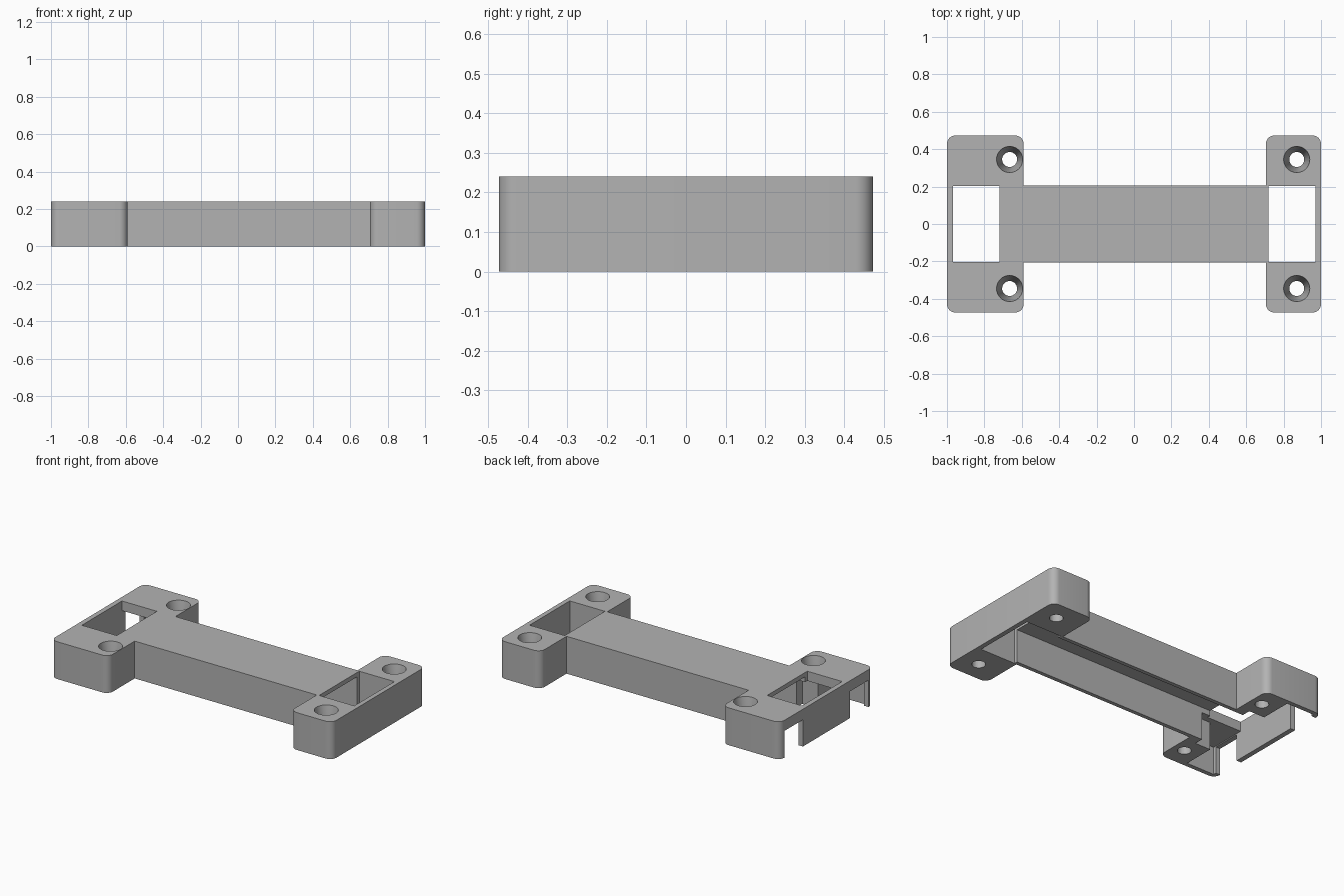
import bpy, bmesh, math
from mathutils import Vector

old = bpy.data.objects.get("Cube")
if old:
    bpy.data.objects.remove(old, do_unlink=True)

HEIGHT = 0.24

grey = bpy.data.materials.new("plain grey")
grey.use_nodes = True
colour = (0.45, 0.45, 0.45, 1)
grey.diffuse_color = colour
grey.node_tree.nodes["Principled BSDF"].inputs["Base Color"].default_value = colour


def add_object(name, bm):
    bmesh.ops.recalc_face_normals(bm, faces=bm.faces)
    mesh = bpy.data.meshes.new(name)
    bm.to_mesh(mesh)
    bm.free()
    mesh.materials.append(grey)
    obj = bpy.data.objects.new(name, mesh)
    bpy.context.collection.objects.link(obj)
    return obj


def rounded(points, steps=8):
    """Replace every (x, y, radius) right-angle corner with an arc."""
    result = []
    for i, (x, y, r) in enumerate(points):
        p = Vector((x, y))
        if r == 0:
            result.append(p)
            continue
        before = (Vector(points[i - 1][:2]) - p).normalized()
        after = (Vector(points[(i + 1) % len(points)][:2]) - p).normalized()
        centre = p + (before + after) * r
        for k in range(steps + 1):
            a = math.pi / 2 * k / steps
            result.append(centre - after * r * math.cos(a) - before * r * math.sin(a))
    return result


def prism(name, outline, z0, z1):
    bm = bmesh.new()
    face = bm.faces.new([bm.verts.new((p[0], p[1], z0)) for p in outline])
    top = bmesh.ops.extrude_face_region(bm, geom=[face])["geom"]
    verts = [v for v in top if isinstance(v, bmesh.types.BMVert)]
    bmesh.ops.translate(bm, verts=verts, vec=(0, 0, z1 - z0))
    return add_object(name, bm)


def box(name, x0, x1, y0, y1, z0, z1):
    return prism(name, [(x0, y0), (x1, y0), (x1, y1), (x0, y1)], z0, z1)


def cone(name, x, y, z0, z1, r0, r1):
    bm = bmesh.new()
    bmesh.ops.create_cone(bm, cap_ends=True, segments=40, radius1=r0,
                          radius2=r1, depth=z1 - z0)
    bmesh.ops.translate(bm, verts=bm.verts, vec=(x, y, (z0 + z1) / 2))
    return add_object(name, bm)


# Body: two mounting heads joined by a bar
R = 0.045
half = [(-1, 0.473, R), (-0.59, 0.473, R), (-0.59, 0.207, 0),
        (0.705, 0.207, 0), (0.705, 0.473, R), (1, 0.473, R)]
outline = half + [(x, -y, r) for x, y, r in reversed(half)]
body = prism("housing", rounded(outline), 0, HEIGHT)

LOW, HIGH = -0.1, 0.4
cutters = [
    # Through windows in the heads
    box("wide_head_window", -0.968, -0.72, -0.204, 0.204, LOW, HIGH),
    box("narrow_head_window", 0.72, 0.97, -0.204, 0.204, LOW, HIGH),
    # Channel below the bar
    box("bar_channel", -0.73, 0.73, -0.182, 0.182, LOW, 0.212),
    # Hollow and pocket below the wide head
    box("wide_head_hollow", -0.968, -0.77, -0.445, 0.445, LOW, 0.178),
    box("wide_head_pocket", -0.8, -0.66, -0.24, 0.24, LOW, 0.178),
]
for side in (-1, 1):
    # Notches in the end wall
    y0, y1 = sorted((side * 0.24, side * 0.425))
    cutters.append(box("end_notch", -1.1, -0.95, y0, y1, LOW, 0.172))
    # Countersunk screw holes
    for x in (-0.665, 0.87):
        y = side * 0.345
        cutters.append(cone("screw_hole", x, y, LOW, HIGH, 0.04, 0.04))
        cutters.append(cone("countersink", x, y, 0.06, HEIGHT + 0.012, 0.039, 0.072))

# Cut the body, then drop the cutters
bpy.context.view_layer.objects.active = body
for cutter in cutters:
    mod = body.modifiers.new(cutter.name, "BOOLEAN")
    mod.operation = "DIFFERENCE"
    mod.solver = "EXACT"
    mod.object = cutter
    bpy.ops.object.modifier_apply(modifier=mod.name)
    bpy.data.objects.remove(cutter, do_unlink=True)

bpy.ops.object.select_all(action="DESELECT")
body.select_set(True)
bpy.ops.object.shade_smooth_by_angle(angle=math.radians(30))
